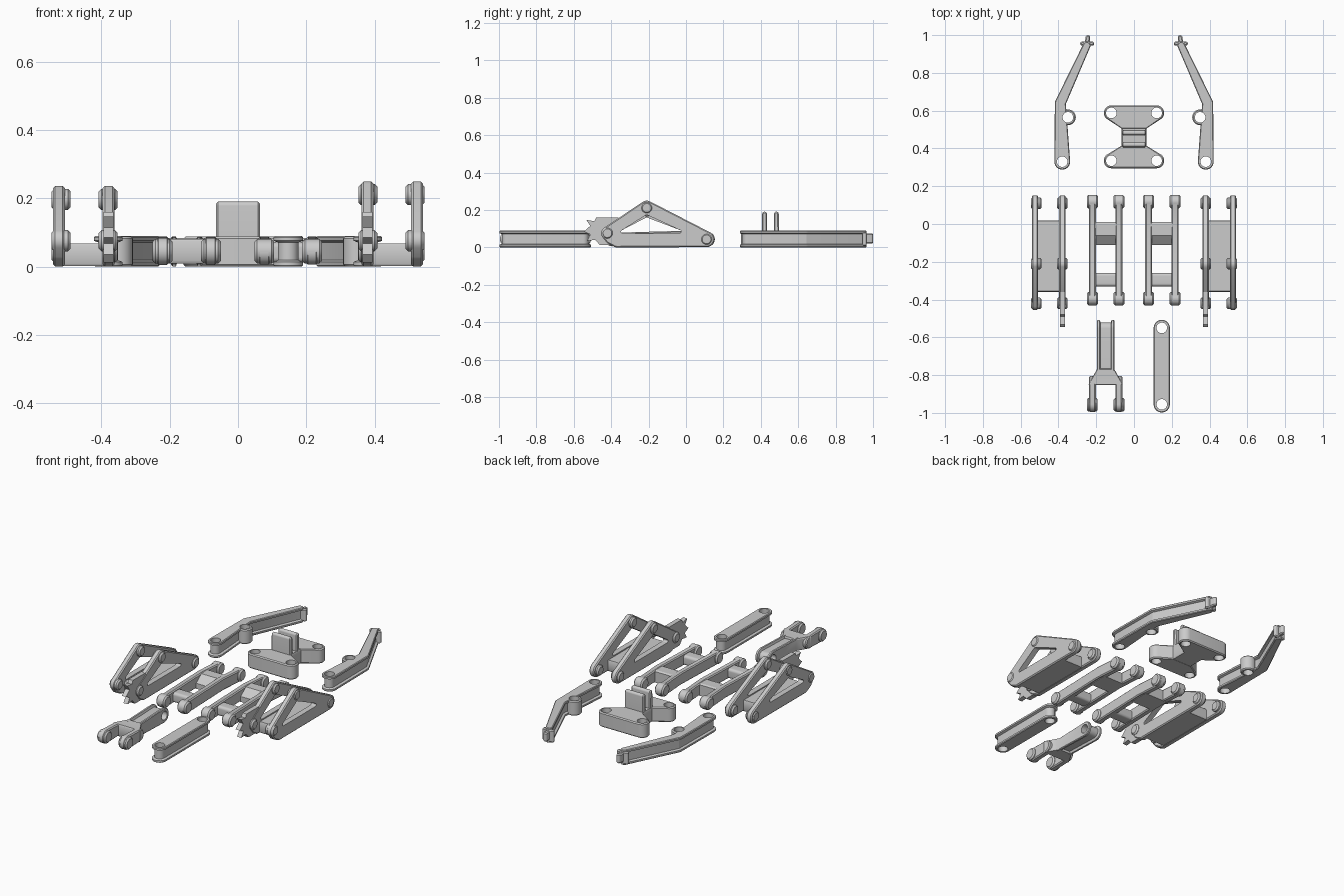
import bpy, bmesh
from math import cos, sin, tau, radians
from mathutils import Vector
from mathutils.geometry import convex_hull_2d

if "Cube" in bpy.data.objects:
    bpy.data.objects.remove(bpy.data.objects["Cube"])

SEG = 28


def plain(a, b, c=0.006):
    """Chamfered slab layers from a to b: (position, radius change)."""
    return [(a, -c), (a + c, 0), (b - c, 0), (b, -c)]


def ibeam(a, b, d=0.013):
    """Flanged layers with a recessed web between two lips."""
    return [(a, -.004), (a + .004, 0), (a + .014, 0), (a + .019, -d),
            (b - .019, -d), (b - .014, 0), (b - .004, 0), (b, -.004)]


def hull(circles, layers, axis='z'):
    """Solid whose outline wraps circles (u, v, r), stacked through layers."""
    ids = [(i, tau * k / SEG) for i in range(len(circles)) for k in range(SEG)]

    def pt(i, a, d):
        u, v, r = circles[i]
        r = max(r + d, .001)
        return Vector((u + r * cos(a), v + r * sin(a)))
    keep = [ids[k] for k in convex_hull_2d([pt(i, a, 0) for i, a in ids])]
    bm = bmesh.new()
    rings = []
    for w, d in layers:
        ring = []
        for i, a in keep:
            p = pt(i, a, d)
            ring.append(bm.verts.new((p.x, p.y, w) if axis == 'z' else (w, p.x, p.y)))
        rings.append(ring)
    return finish(bm, rings)


def profile(pts, a, b):
    """Plain (y, z) polygon extruded along x."""
    bm = bmesh.new()
    return finish(bm, [[bm.verts.new((w, y, z)) for y, z in pts] for w in (a, b)])


def finish(bm, rings):
    n = len(rings[0])
    bm.faces.new(rings[0][::-1])
    bm.faces.new(rings[-1])
    for lo, hi in zip(rings, rings[1:]):
        for k in range(n):
            bm.faces.new((lo[k], lo[(k + 1) % n], hi[(k + 1) % n], hi[k]))
    bmesh.ops.recalc_face_normals(bm, faces=bm.faces)
    me = bpy.data.meshes.new("solid")
    bm.to_mesh(me)
    bm.free()
    ob = bpy.data.objects.new("solid", me)
    bpy.context.collection.objects.link(ob)
    return ob


def build(name, adds, cuts=()):
    """Union the solids, subtract the cutters, shade by angle."""
    base = adds[0]
    base.name = base.data.name = name
    bpy.ops.object.select_all(action='DESELECT')
    bpy.context.view_layer.objects.active = base
    base.select_set(True)
    for op, group in (('UNION', adds[1:]), ('DIFFERENCE', cuts)):
        for other in group:
            m = base.modifiers.new("bool", 'BOOLEAN')
            m.operation, m.solver, m.object = op, 'EXACT', other
            bpy.ops.object.modifier_apply(modifier=m.name)
            bpy.data.objects.remove(other, do_unlink=True)
    bpy.ops.object.shade_smooth_by_angle(angle=radians(30))
    return base


def hole(x, y, r=.028):
    return hull([(x, y, r)], [(-.1, 0), (.3, 0)])


def boss(x, y, z, r=.034, half=.029):
    return hull([(y, z, r)], plain(x - half, x + half, .008), 'x')


# Long bent arms at the back
for side, s in (("left", -1), ("right", 1)):
    a, b, c = (s * .38, .33, .042), (s * .39, .64, .029), (s * .25, .945, .02)
    build(side + "_bent_arm", [
        hull([a, b], ibeam(0, .09)),
        hull([b, c], ibeam(0, .09)),
        hull([(s * .35, .565, .042)], plain(.001, .089)),
        hull([(s * .274, .955, .011), (s * .222, .955, .011)], plain(.008, .082)),
        hull([(s * .248, .96, .013), (s * .244, .988, .012)], plain(.02, .075))],
        [hole(s * .38, .33), hole(s * .35, .565)])

# Hourglass mounting bracket with a pair of upright tabs
slab = plain(0, .088)
plates = [hull([(x, y, .04) for x in (-.12, .12)] + [(x, y2, .004) for x in (-.062, .062)], slab)
          for y, y2 in ((.335, .412), (.588, .508))]
waist = hull([(x, y, .004) for x in (-.061, .061) for y in (.40, .52)], plain(.001, .087))
tabs = [hull([(y, .05, .014), (y, .178, .013)], plain(-.064, .064), 'x') for y in (.42, .483)]
build("mounting_bracket", plates + [waist] + tabs,
      [hole(x, y) for x in (-.12, .12) for y in (.335, .588)])

# Triangular rockers: two plates, floor web, pivot bosses, toothed inner tail
for side, s, top in (("left", -1, .197), ("right", 1, .211)):
    piv = [(.11, .043, .042), (-.21, top, .039), (-.42, .076, .034)]
    outline = piv + [(-.40, .05, .034), (-.37, .03, .03)]
    adds = []
    for x in (.379, .524):
        adds.append(hull(outline, plain(s * x - .017, s * x + .017), 'x'))
    opening = hull([(-.338, .084, .009), (-.035, .084, .009), (-.21, top - .052, .014)],
                   [(s * .45 - .2, 0), (s * .45 + .2, 0)], 'x')
    web = hull([(s * .39, y, .004) for y in (-.355, .015)] +
               [(s * .515, y, .004) for y in (-.355, .015)], plain(.002, .068))
    tail = profile([(-.36, .16), (-.48, .16), (-.49, .14), (-.533, .147), (-.512, .115),
                    (-.545, .085), (-.51, .068), (-.53, .035), (-.485, .04),
                    (-.46, .012), (-.37, .012)], s * .379 - .014, s * .379 + .014)
    bosses = [boss(s * x, y, z, .031, .028) for x in (.38, .518) for y, z, r in piv]
    build(side + "_triangle_rocker", adds + [web, tail] + bosses, [opening])

# Ladder-shaped links in the middle
for side, cx in (("left", -.15), ("right", .147)):
    adds, bosses = [], []
    for x in (cx - .07, cx + .07):
        for y in (.118, -.395):
            adds.append(hull([(y, .042, .036), (-.04, .052, .036)], plain(x - .018, x + .018), 'x'))
            bosses.append(boss(x, y, .045, .036))
    bar = profile([(.01, .012), (.01, .078), (0, .084), (-.06, .084), (-.11, .045),
                   (-.11, .012)], cx - .075, cx + .075)
    rear = hull([(-.275, .028, .016), (-.275, .056, .016), (-.315, .028, .016), (-.315, .056, .016)],
                plain(cx - .086, cx + .086), 'x')
    build(side + "_ladder_link", adds + [bar, rear] + bosses)

# Forked link at the front left
fx = -.15
prongs = [hull([(-.84, .045, .036), (-.955, .045, .04)], plain(x - .018, x + .018), 'x')
          for x in (fx - .07, fx + .07)]
flare = hull([(fx + d, y, .004) for d, y in ((-.042, -.77), (.042, -.77), (-.086, -.848), (.086, -.848))],
             plain(.009, .081))
build("forked_link",
      [hull([(-.552, .045, .044), (-.80, .045, .036)], ibeam(fx - .046, fx + .046), 'x'), flare]
      + prongs + [boss(x, -.957, .045, .036) for x in (fx - .071, fx + .071)],
      [hull([(-.552, .045, .026)], [(fx - .1, 0), (fx + .1, 0)], 'x')])

# Straight link at the front right
build("straight_link", [hull([(.147, -.55, .043), (.147, -.955, .043)], ibeam(0, .09))],
      [hole(.147, -.55), hole(.147, -.955)])
